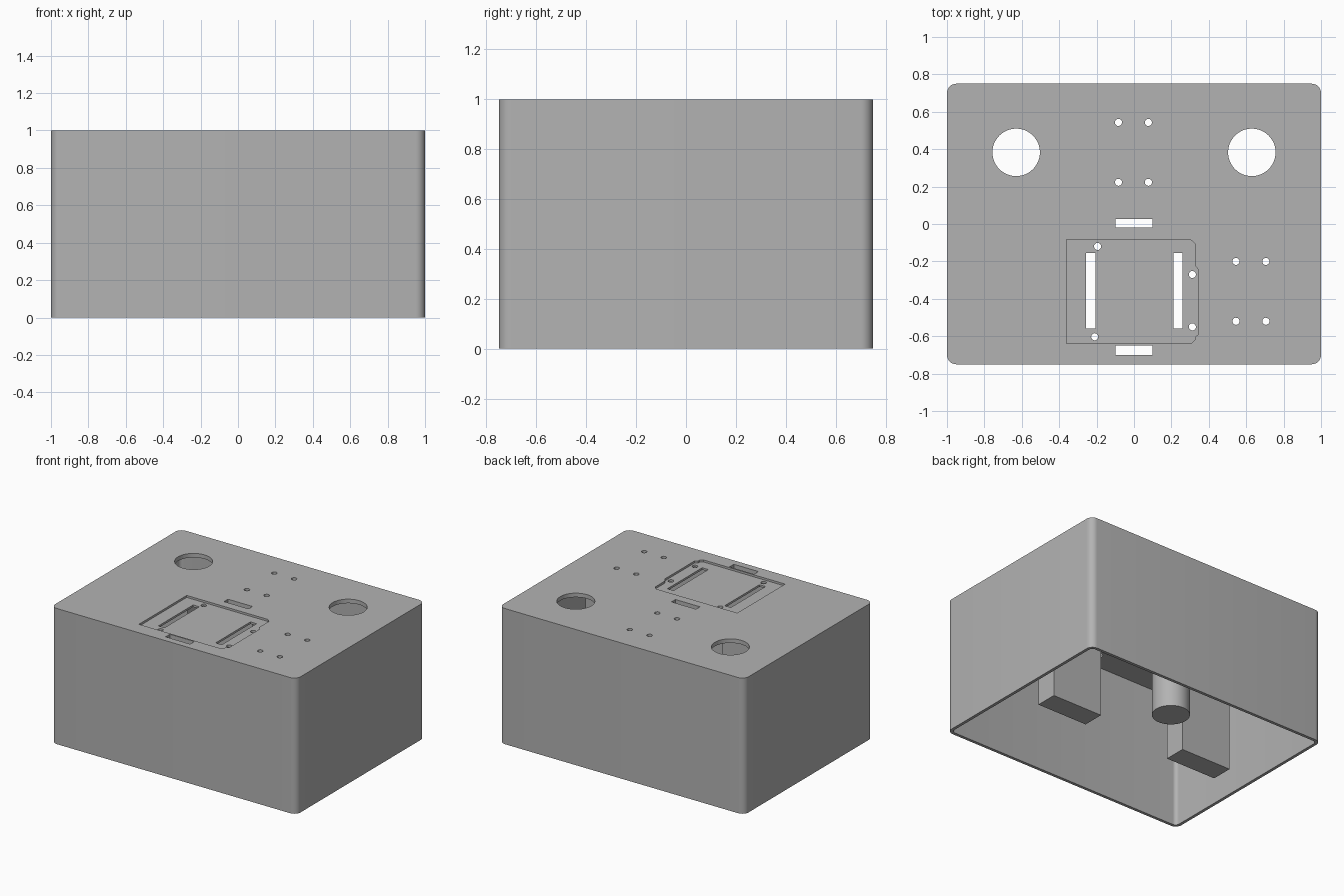
import bpy, bmesh, math

if "Cube" in bpy.data.objects:
    bpy.data.objects.remove(bpy.data.objects["Cube"])

grey = bpy.data.materials.new("plain grey")
grey.diffuse_color = (0.45, 0.45, 0.45, 1)
grey.use_nodes = True
grey.node_tree.nodes["Principled BSDF"].inputs["Base Color"].default_value = grey.diffuse_color


def make_object(name, bm):
    bmesh.ops.recalc_face_normals(bm, faces=bm.faces)
    mesh = bpy.data.meshes.new(name)
    bm.to_mesh(mesh)
    bm.free()
    mesh.materials.append(grey)
    obj = bpy.data.objects.new(name, mesh)
    bpy.context.collection.objects.link(obj)
    return obj


def add_prism(bm, outline, z0, z1):
    """Extrude a flat outline from z0 to z1."""
    face = bm.faces.new([bm.verts.new((x, y, z0)) for x, y in outline])
    ext = bmesh.ops.extrude_face_region(bm, geom=[face], use_keep_orig=True)
    for item in ext["geom"]:
        if isinstance(item, bmesh.types.BMVert):
            item.co.z = z1


def rect(x0, x1, y0, y1):
    return [(x0, y0), (x1, y0), (x1, y1), (x0, y1)]


def circle(cx, cy, r, n):
    return [(cx + r * math.cos(2 * math.pi * i / n),
             cy + r * math.sin(2 * math.pi * i / n)) for i in range(n)]


def rounded_rect(hx, hy, r, n=8):
    pts = []
    for k, (sx, sy) in enumerate([(1, 1), (-1, 1), (-1, -1), (1, -1)]):
        for i in range(n + 1):
            a = math.pi / 2 * (k + i / n)
            pts.append((sx * (hx - r) + r * math.cos(a),
                        sy * (hy - r) + r * math.sin(a)))
    return pts


def prism_object(name, outlines, z0, z1):
    bm = bmesh.new()
    for outline in outlines:
        add_prism(bm, outline, z0, z1)
    return make_object(name, bm)


def cut(target, cutter):
    mod = target.modifiers.new("cut", "BOOLEAN")
    mod.operation = "DIFFERENCE"
    mod.solver = "EXACT"
    mod.object = cutter
    cutter.hide_render = True


def smooth(obj):
    bpy.ops.object.select_all(action="DESELECT")
    obj.select_set(True)
    bpy.context.view_layer.objects.active = obj
    bpy.ops.object.shade_smooth_by_angle(angle=math.radians(30))


WALL, CEILING = 0.022, 0.97

# Enclosure: rounded box, open underneath
enclosure = prism_object("enclosure", [rounded_rect(1, 0.75, 0.05)], 0, 1)
cavity = prism_object("cavity_cutter",
                      [rounded_rect(1 - WALL, 0.75 - WALL, 0.05 - WALL)], -0.1, CEILING)

# Shallow circuit board recess in the lid
board = [(-0.36, -0.64), (0.305, -0.64), (0.325, -0.62), (0.325, -0.605),
         (0.345, -0.59), (0.345, -0.245), (0.325, -0.22), (0.325, -0.105),
         (0.302, -0.083), (-0.36, -0.083)]
recess = prism_object("recess_cutter", [board], 0.985, 1.1)

# Openings through the lid: round ports, slots and screw holes
openings = [circle(s * 0.63, 0.383, 0.127, 48) for s in (-1, 1)]
openings += [rect(-0.257, -0.207, -0.56, -0.155), rect(0.21, 0.26, -0.56, -0.155),
             rect(-0.1, 0.1, -0.02, 0.026), rect(-0.1, 0.1, -0.7, -0.65)]
screws = [(-0.195, -0.12), (0.312, -0.27), (0.312, -0.55), (-0.21, -0.603)]
for cx, cy in [(-0.003, 0.383), (0.625, -0.36)]:
    screws += [(cx + sx * 0.08, cy + sy * 0.16) for sx in (-1, 1) for sy in (-1, 1)]
openings += [circle(x, y, 0.019, 20) for x, y in screws]
holes = prism_object("opening_cutter", openings, 0.9, 1.2)

cutters = [cavity, recess, holes]
for c in cutters:
    cut(enclosure, c)

# Bake the cuts and remove the cutters
baked = bpy.data.meshes.new_from_object(
    enclosure.evaluated_get(bpy.context.evaluated_depsgraph_get()))
enclosure.modifiers.clear()
enclosure.data = baked
for c in cutters:
    bpy.data.objects.remove(c)
smooth(enclosure)

# Inner supports standing under the lid
for side, s in (("left", -1), ("right", 1)):
    prism_object(side + "_support_block",
                 [rect(s * 0.56 - 0.205, s * 0.56 + 0.205, -0.08, 0.08)], 0, CEILING + 0.005)
smooth(prism_object("round_support_post", [circle(0, 0.383, 0.127, 48)], 0, CEILING + 0.005))
